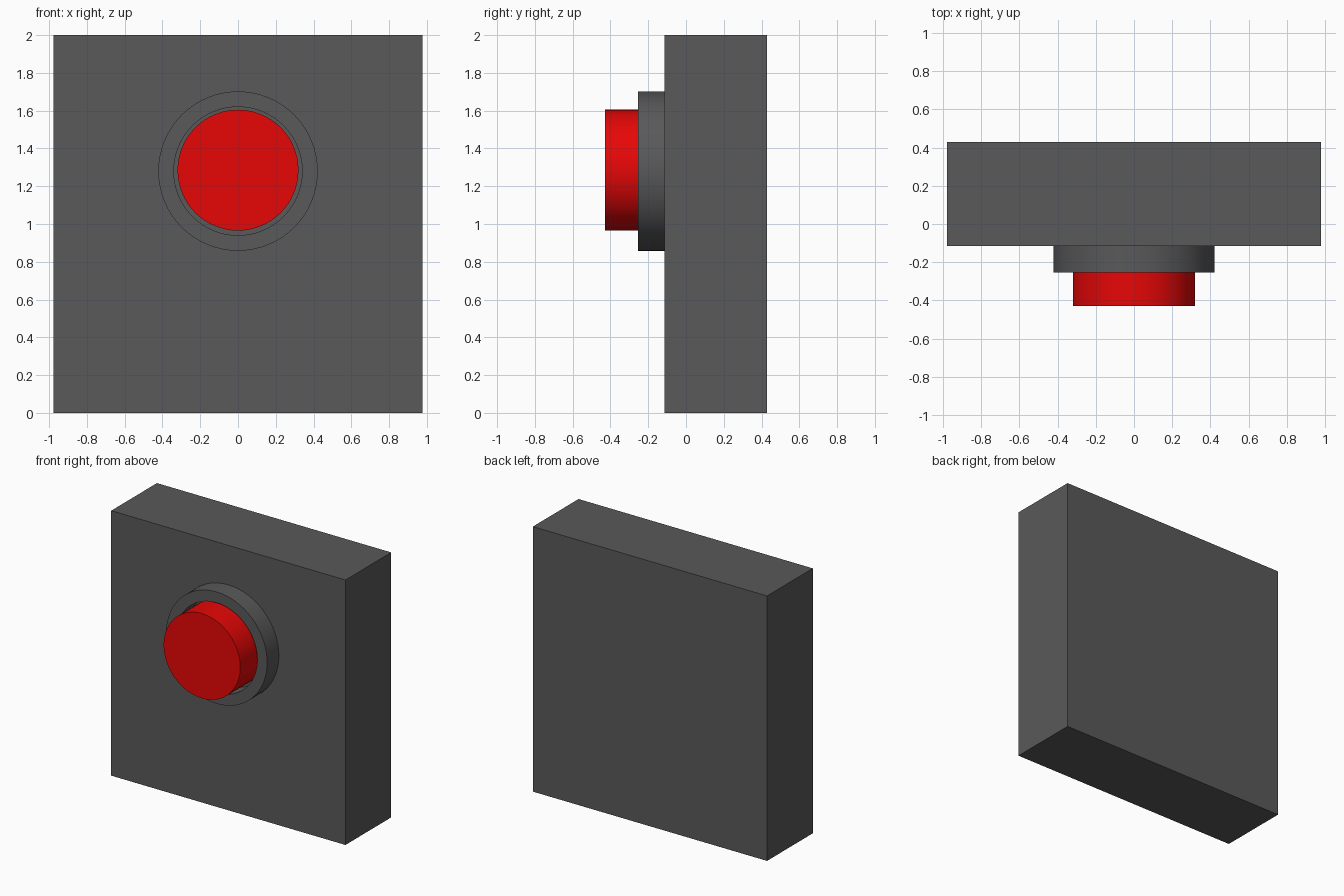
import bpy, bmesh, math
from mathutils import Matrix

if "Cube" in bpy.data.objects:
    bpy.data.objects.remove(bpy.data.objects["Cube"])

SEGMENTS = 64
FACE_Y = -0.115   # front face of the housing


def material(name, colour):
    mat = bpy.data.materials.new(name)
    mat.diffuse_color = (*colour, 1)
    mat.use_nodes = True
    mat.node_tree.nodes["Principled BSDF"].inputs["Base Color"].default_value = mat.diffuse_color
    return mat


DARK = material("dark_grey", (0.1, 0.1, 0.1))
RED = material("red", (0.8, 0.002, 0.002))


def add_object(name, bm, mat):
    bmesh.ops.recalc_face_normals(bm, faces=bm.faces)
    mesh = bpy.data.meshes.new(name)
    bm.to_mesh(mesh)
    bm.free()
    mesh.materials.append(mat)
    obj = bpy.data.objects.new(name, mesh)
    bpy.context.collection.objects.link(obj)
    return obj


def smooth(obj):
    bpy.ops.object.select_all(action='DESELECT')
    obj.select_set(True)
    bpy.context.view_layer.objects.active = obj
    bpy.ops.object.shade_smooth_by_angle(angle=math.radians(30))


def box(name, size, centre, mat):
    bm = bmesh.new()
    bmesh.ops.create_cube(bm, size=1)
    bmesh.ops.scale(bm, vec=size, verts=bm.verts)
    bmesh.ops.translate(bm, vec=centre, verts=bm.verts)
    add_object(name, bm, mat)


def disc(name, radius, y0, y1, z, mat):
    """Capped cylinder lying along y."""
    bm = bmesh.new()
    place = Matrix.Translation((0, (y0 + y1) / 2, z)) @ Matrix.Rotation(math.pi / 2, 4, 'X')
    bmesh.ops.create_cone(bm, cap_ends=True, segments=SEGMENTS, radius1=radius,
                          radius2=radius, depth=abs(y1 - y0), matrix=place)
    smooth(add_object(name, bm, mat))


def tube(name, inner, outer, y0, y1, z, mat):
    """Closed rectangular section swept around the y axis."""
    bm = bmesh.new()
    section = [(inner, y0), (outer, y0), (outer, y1), (inner, y1)]
    loops = []
    for i in range(SEGMENTS):
        a = 2 * math.pi * i / SEGMENTS
        loops.append([bm.verts.new((r * math.cos(a), y, z + r * math.sin(a)))
                      for r, y in section])
    for i, a in enumerate(loops):
        b = loops[(i + 1) % SEGMENTS]
        for j in range(4):
            k = (j + 1) % 4
            bm.faces.new((a[j], a[k], b[k], b[j]))
    smooth(add_object(name, bm, mat))


# Housing block
box("housing", (1.956, 0.43 - FACE_Y, 2.0), (0, (0.43 + FACE_Y) / 2, 1.0), DARK)

# Collar around the button
tube("collar", 0.34, 0.422, -0.255, FACE_Y, 1.28, DARK)

# Red push button
disc("push_button", 0.32, -0.43, FACE_Y, 1.285, RED)
